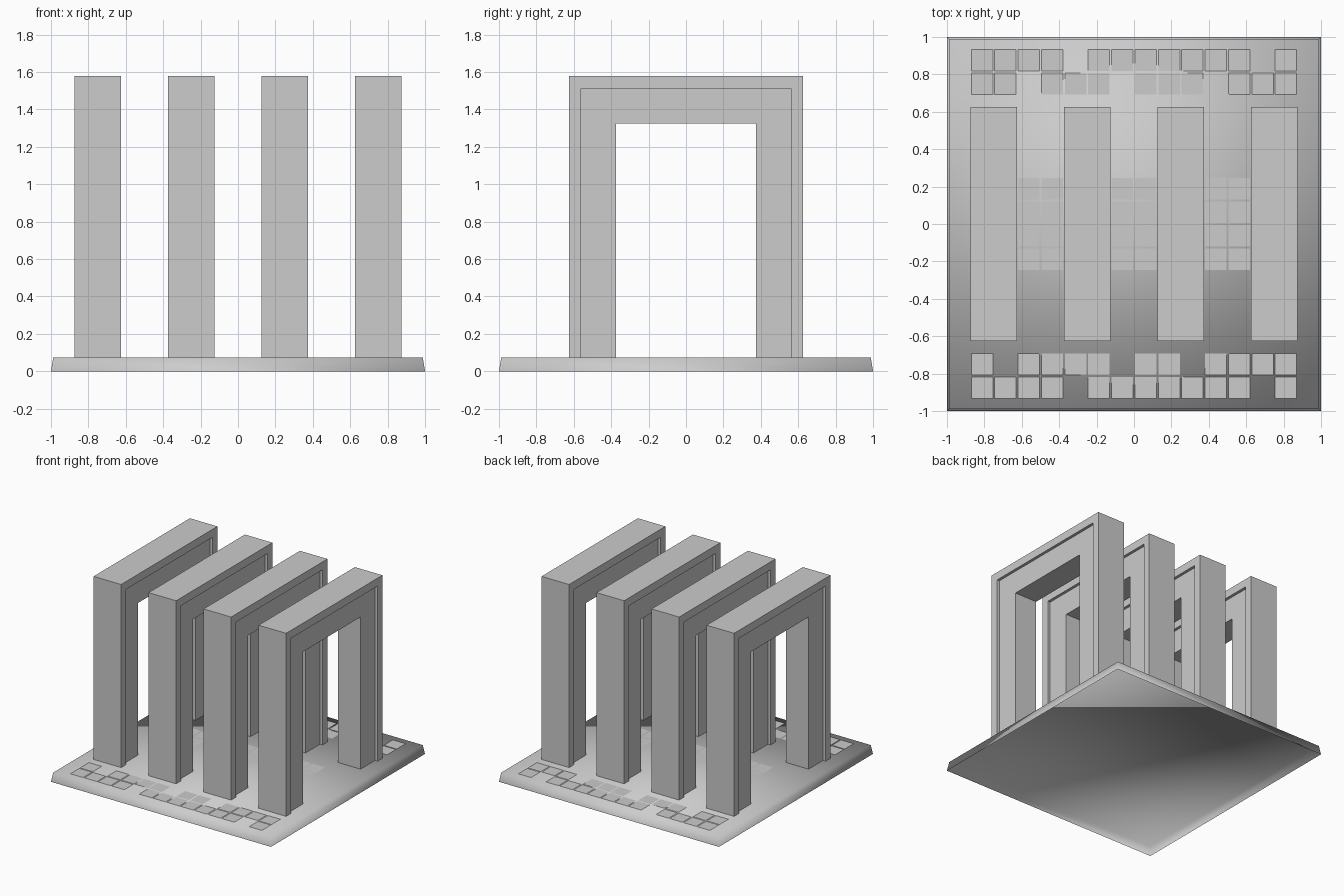
import bpy
import bmesh

cube = bpy.data.objects.get("Cube")
if cube:
    bpy.data.objects.remove(cube, do_unlink=True)

stone = bpy.data.materials.new("grey stone")
stone.use_nodes = True
GREY = (0.604, 0.604, 0.604, 1.0)
stone.diffuse_color = GREY
stone.node_tree.nodes["Principled BSDF"].inputs["Base Color"].default_value = GREY

DECK = 0.074          # top of the base slab
TOP = 1.578           # top of the arches
CELL = 0.125          # tile pitch


def finish(name, bm, smooth=False):
    bmesh.ops.recalc_face_normals(bm, faces=bm.faces[:])
    for f in bm.faces:
        f.smooth = smooth
    mesh = bpy.data.meshes.new(name)
    bm.to_mesh(mesh)
    bm.free()
    mesh.materials.append(stone)
    obj = bpy.data.objects.new(name, mesh)
    bpy.context.scene.collection.objects.link(obj)
    return obj


# Base slab: soft shaded shell, open underneath, slightly narrower at the top
bm = bmesh.new()
bmesh.ops.create_cube(bm, size=2)
for v in bm.verts:
    if v.co.z > 0:
        v.co = (v.co.x * 0.988, v.co.y * 0.988, DECK)
    else:
        v.co.z = 0
underside = [f for f in bm.faces if all(v.co.z == 0 for v in f.verts)]
bmesh.ops.delete(bm, geom=underside, context="FACES_ONLY")
finish("base_slab", bm, smooth=True)

# Arch section: (inset at the side, drop at the top, half width), mirrored in x
half = [(0, 0, 0.125), (0.0625, 0.0655, 0.125),
        (0.0625, 0.0655, 0.102), (0.25, 0.254, 0.102)]
section = half + [(o, d, -w) for o, d, w in reversed(half)]


def make_arch(name, x):
    bm = bmesh.new()
    rings = []
    # Front foot, front shoulder, back shoulder, back foot
    for side, high in ((-1, False), (-1, True), (1, True), (1, False)):
        rings.append([bm.verts.new((x + w, side * (0.625 - o),
                                    TOP - d if high else DECK))
                      for o, d, w in section])
    n = len(section)
    for a, b in zip(rings, rings[1:]):
        for i in range(n):
            j = (i + 1) % n
            bm.faces.new((a[i], a[j], b[j], b[i]))
    finish(name, bm)


for k in range(4):
    make_arch(f"arch_{k + 1}", -0.75 + 0.5 * k)

# Floor tiles: a hash marks a tile, a dot a missing one
border_rows = {
    0.875: "####.#######.#",
    0.75: "##.###.###.###",
    -0.75: "#.####.##.####",
    -0.875: "####.#######.#",
}
walk_rows = {CELL * (r - 1.5): "..##..##..##.." for r in range(4)}


def make_tiles(name, rows):
    bm = bmesh.new()
    for y, pattern in rows.items():
        for col, mark in enumerate(pattern):
            if mark == "#":
                x = CELL * (col - 6.5)
                h = 0.0575
                bm.faces.new([bm.verts.new((x + sx * h, y + sy * h, DECK + 0.001))
                              for sx, sy in ((-1, -1), (1, -1), (1, 1), (-1, 1))])
    finish(name, bm)
    # Flat plates must face up
    mesh = bpy.data.objects[name].data
    if mesh.polygons[0].normal.z < 0:
        mesh.flip_normals()


make_tiles("border_tiles", border_rows)
make_tiles("walkway_tiles", walk_rows)
